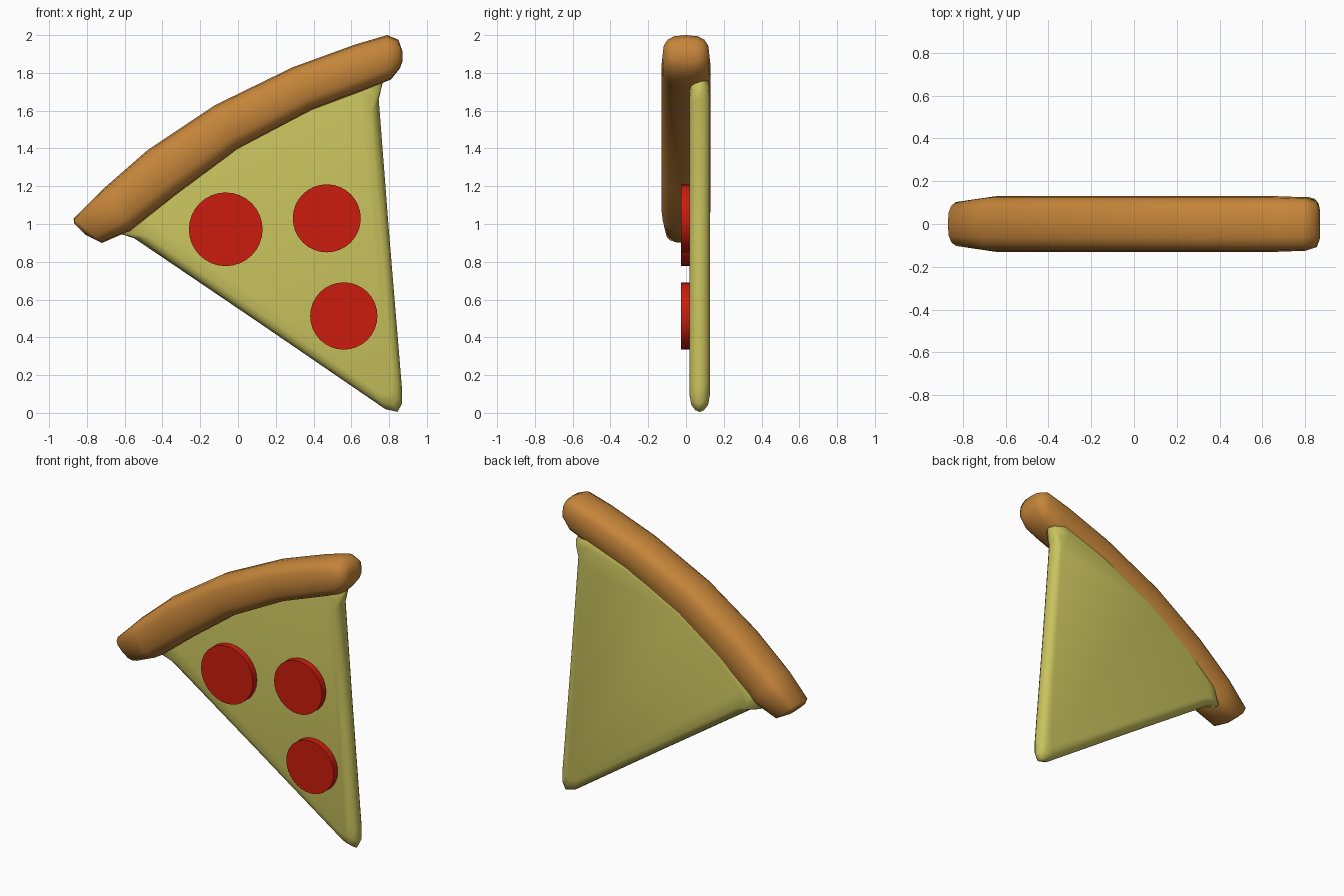
import bpy, bmesh, math
from mathutils import Vector

if "Cube" in bpy.data.objects:
    bpy.data.objects.remove(bpy.data.objects["Cube"])


def material(name, rgb):
    m = bpy.data.materials.new(name)
    m.diffuse_color = (*rgb, 1)
    m.use_nodes = True
    m.node_tree.nodes["Principled BSDF"].inputs["Base Color"].default_value = m.diffuse_color
    return m


def loft(name, rings, mat, angle):
    """Skin a list of equal-length closed rings and cap both ends."""
    bm = bmesh.new()
    loops = [[bm.verts.new(p) for p in ring] for ring in rings]
    for a, b in zip(loops, loops[1:]):
        for i in range(len(a)):
            j = (i + 1) % len(a)
            bm.faces.new((a[i], a[j], b[j], b[i]))
    bm.faces.new(loops[0])
    bm.faces.new(loops[-1])
    bmesh.ops.recalc_face_normals(bm, faces=bm.faces)
    me = bpy.data.meshes.new(name)
    bm.to_mesh(me)
    bm.free()
    ob = bpy.data.objects.new(name, me)
    bpy.context.collection.objects.link(ob)
    me.materials.append(mat)
    bpy.ops.object.select_all(action='DESELECT')
    ob.select_set(True)
    bpy.context.view_layer.objects.active = ob
    bpy.ops.object.shade_smooth_by_angle(angle=math.radians(angle))
    return ob


crust_mat = material("crust_brown", (0.56, 0.235, 0.042))
cheese_mat = material("cheese_yellow", (0.58, 0.54, 0.11))
pepperoni_mat = material("pepperoni_red", (0.60, 0.012, 0.004))

# Crust: outer x,z / inner x,z / half depth for each section of the sweep
sections = [
    (-0.868, 1.005, -0.81, 0.945, 0.065),
    (-0.87, 1.03, -0.72, 0.90, 0.108),
    (-0.72, 1.18, -0.57, 0.965, 0.13),
    (-0.48, 1.39, -0.33, 1.155, 0.13),
    (-0.12, 1.63, 0.0, 1.40, 0.13),
    (0.29, 1.83, 0.39, 1.605, 0.13),
    (0.62, 1.95, 0.71, 1.725, 0.13),
    (0.79, 2.0, 0.81, 1.765, 0.125),
    (0.85, 1.975, 0.858, 1.825, 0.108),
    (0.87, 1.915, 0.87, 1.86, 0.065),
]
SIDES = 16


def superpow(v):
    return math.copysign(abs(v) ** 0.7, v)


rings = []
for ox, oz, ix, iz, depth in sections:
    outer, inner = Vector((ox, 0, oz)), Vector((ix, 0, iz))
    mid, half = (outer + inner) / 2, (outer - inner) / 2
    ring = []
    for k in range(SIDES):
        t = 2 * math.pi * k / SIDES
        ring.append(mid + half * superpow(math.cos(t))
                    + Vector((0, depth * superpow(math.sin(t)), 0)))
    rings.append(ring)
loft("crust", rings, crust_mat, 80)

# Cheese wedge: rounded triangular slab, its top edge tucked into the crust
outline = [
    (0.78, 0.02), (0.845, 0.005), (0.868, 0.05), (0.868, 0.13),
    (0.80, 0.95), (0.745, 1.66), (0.765, 1.745), (0.68, 1.80),
    (0.34, 1.70), (-0.06, 1.50), (-0.40, 1.26), (-0.60, 1.06),
    (-0.63, 0.95), (-0.55, 0.925), (0.10, 0.485),
]
cx, cz = 0.314, 0.93
layers = [(0.018, 0.90), (0.028, 0.96), (0.05, 0.99), (0.072, 1.0),
          (0.095, 0.99), (0.117, 0.96), (0.127, 0.90)]
loft("cheese_slice",
     [[(cx + (x - cx) * s, y, cz + (z - cz) * s) for x, z in outline]
      for y, s in layers], cheese_mat, 80)

# Pepperoni discs
for n, (x, z, r) in enumerate([(-0.065, 0.972, 0.195), (0.47, 1.03, 0.18),
                               (0.56, 0.513, 0.178)], 1):
    loft(f"pepperoni_{n}",
         [[(x + r * math.cos(a), y, z + r * math.sin(a))
           for a in (2 * math.pi * k / 32 for k in range(32))]
          for y in (-0.026, 0.03)], pepperoni_mat, 30)
